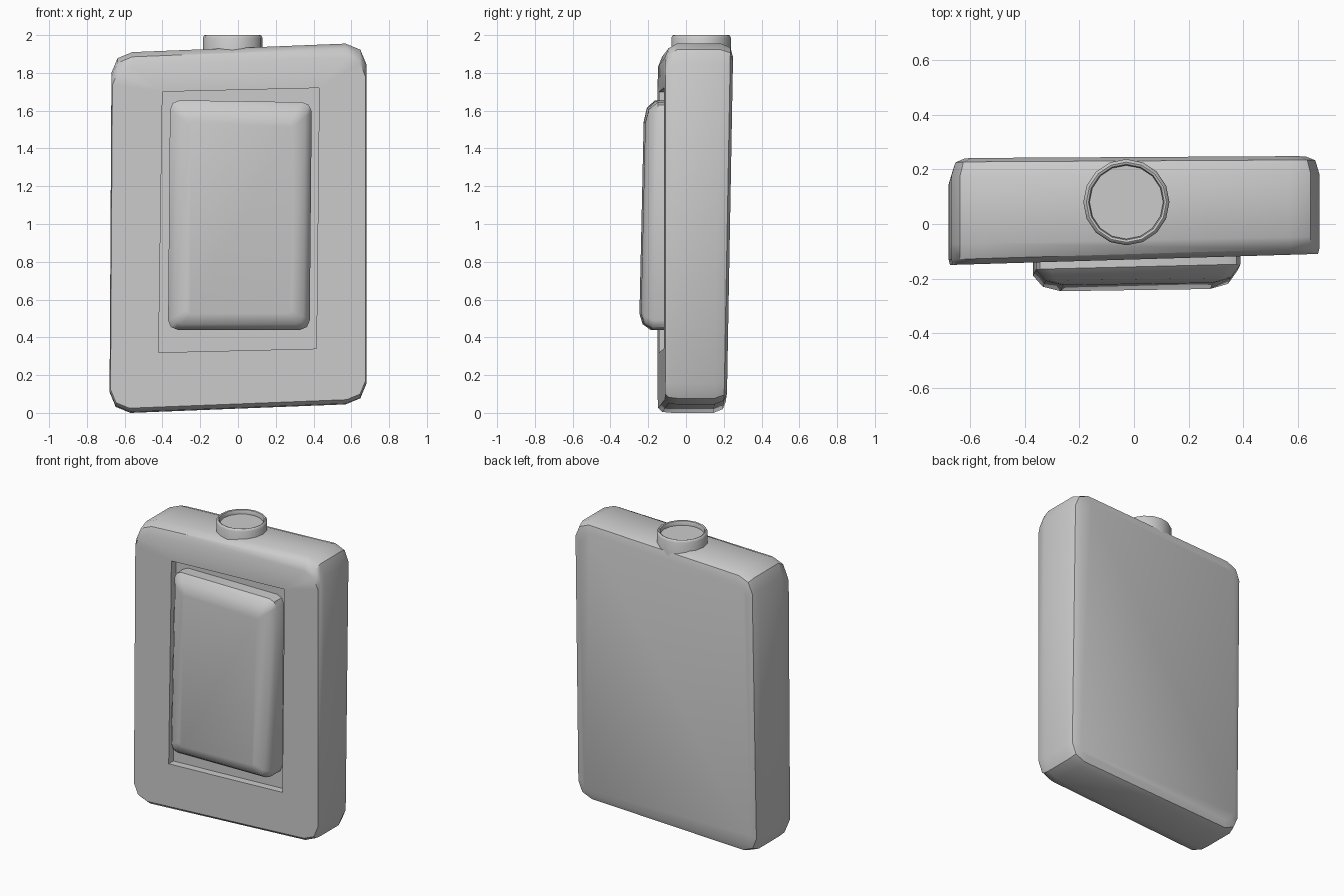
import bpy, bmesh, math

default = bpy.data.objects.get("Cube")
if default:
    bpy.data.objects.remove(default, do_unlink=True)

grey = bpy.data.materials.new("plain_grey")
grey.use_nodes = True
COLOUR = (0.6, 0.6, 0.6, 1)
grey.diffuse_color = COLOUR
grey.node_tree.nodes["Principled BSDF"].inputs["Base Color"].default_value = COLOUR


def rounded_quad(corners, inset, radius, y, slope_x=0, slope_z=0, segments=2):
    """Ring of points in a leaning four-sided outline (TL, TR, BR, BL) with rounded corners."""
    side, top, bottom = inset
    pts = []
    for i, (x, z) in enumerate(corners):
        sx = -1 if i in (0, 3) else 1
        sz = 1 if i < 2 else -1
        x -= sx * side
        z -= top if sz > 0 else -bottom
        for k in range(segments + 1):
            a = math.pi - i * math.pi / 2 - k * math.pi / 2 / segments
            px = x - sx * radius + radius * math.cos(a)
            pz = z - sz * radius + radius * math.sin(a)
            pts.append((px, y + slope_x * px + slope_z * (pz - 1), pz))
    return pts


def circle(cx, cy, r, z, n=16):
    return [(cx + r * math.cos(i * math.tau / n), cy + r * math.sin(i * math.tau / n), z)
            for i in range(n)]


def loft(name, rings, angle=40):
    """Skin a list of equal rings and close both ends."""
    bm = bmesh.new()
    loops = [[bm.verts.new(p) for p in ring] for ring in rings]
    for a, b in zip(loops, loops[1:]):
        n = len(a)
        for i in range(n):
            j = (i + 1) % n
            bm.faces.new((a[i], a[j], b[j], b[i]))
    bm.faces.new(loops[0])
    bm.faces.new(loops[-1])
    bmesh.ops.remove_doubles(bm, verts=bm.verts, dist=0.0005)
    bmesh.ops.recalc_face_normals(bm, faces=bm.faces)
    mesh = bpy.data.meshes.new(name)
    bm.to_mesh(mesh)
    bm.free()
    mesh.materials.append(grey)
    obj = bpy.data.objects.new(name, mesh)
    bpy.context.collection.objects.link(obj)
    bpy.ops.object.select_all(action="DESELECT")
    obj.select_set(True)
    bpy.context.view_layer.objects.active = obj
    bpy.ops.object.shade_smooth_by_angle(angle=math.radians(angle))
    return obj


# Leaning case with rounded back rim, sloped upper front and a shallow framed recess
case = [(-0.67, 1.91), (0.68, 1.955), (0.68, 0.045), (-0.68, 0.0)]
opening = [(-0.4, 1.7), (0.43, 1.72), (0.415, 0.34), (-0.42, 0.32)]
FLAT = (0, 0, 0)
loft("case", [
    rounded_quad(case, (0.05, 0.07, 0.06), 0.08, 0.23, 0.005, 0.018),
    rounded_quad(case, (0.015, 0.02, 0.02), 0.1, 0.215, 0.005, 0.018),
    rounded_quad(case, FLAT, 0.11, 0.165, 0.005, 0.018),
    rounded_quad(case, FLAT, 0.11, -0.06, 0.02),
    rounded_quad(case, (0, 0.025, 0.005), 0.11, -0.11, 0.03),
    rounded_quad(case, (0.005, 0.075, 0.025), 0.1, -0.13, 0.03),
    rounded_quad(opening, FLAT, 0, -0.13, 0.03),
    rounded_quad(opening, FLAT, 0, -0.08, 0.03),
])

# Raised rocker panel with chamfered rim, its lower end standing further out
panel = [(-0.36, 1.655), (0.39, 1.645), (0.38, 0.44), (-0.37, 0.44)]
loft("front_panel", [
    rounded_quad(panel, FLAT, 0.05, -0.07, 0.03),
    rounded_quad(panel, FLAT, 0.05, -0.17, 0.025, 0.02),
    rounded_quad(panel, (0.035, 0.04, 0.03), 0.04, -0.215, 0.015, 0.02),
    rounded_quad(panel, (0.1, 0.11, 0.085), 0.02, -0.232, 0.015, 0.022),
])

# Round cap with a narrow rim and a sunken top
rings = [(0.158, 1.85), (0.158, 1.985), (0.152, 1.997), (0.147, 2.0),
         (0.139, 1.997), (0.135, 1.985), (0.135, 1.97)]
loft("top_cap", [circle(-0.028, 0.08, r, z) for r, z in rings], 50)
